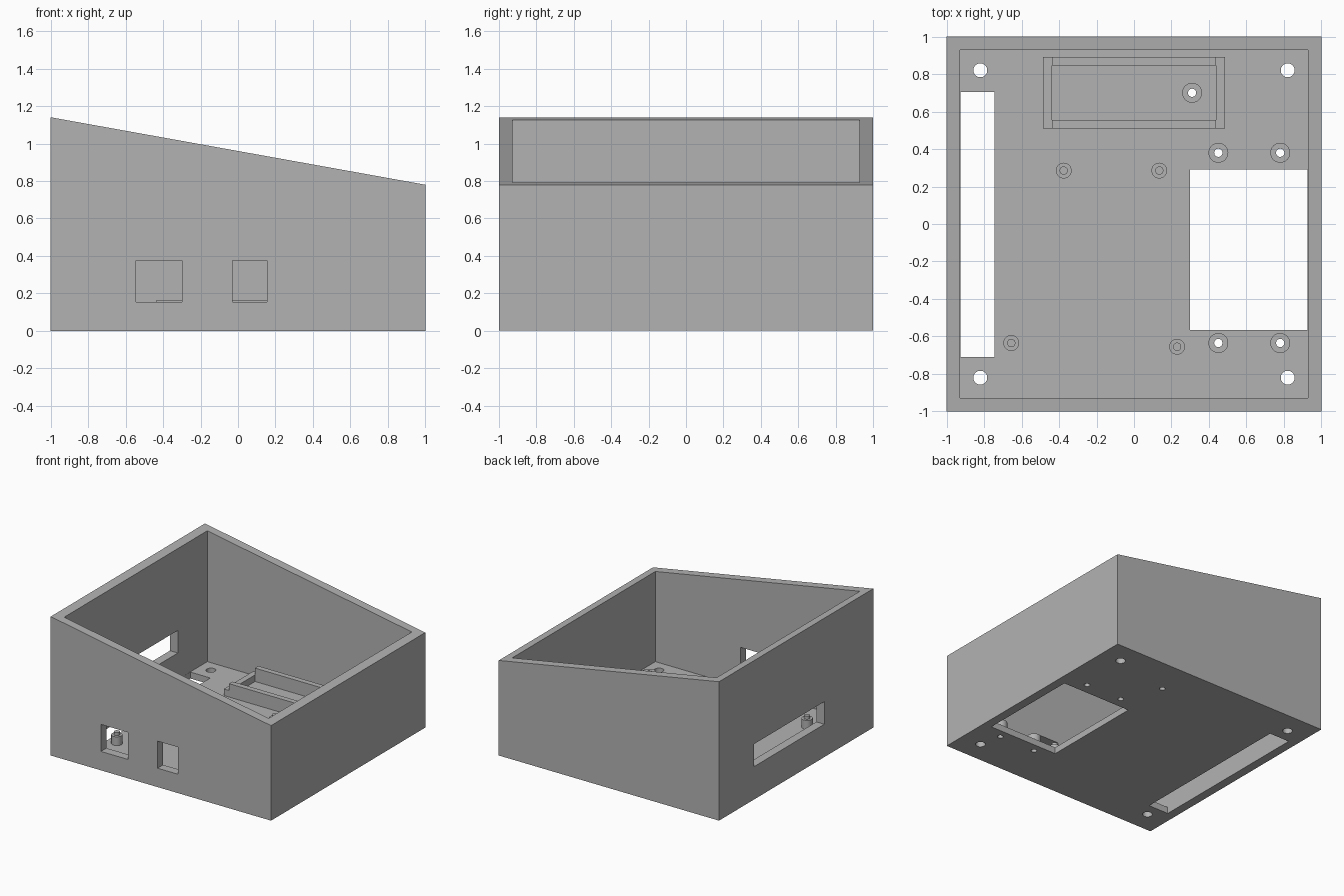
import bpy, bmesh, math
from mathutils import Matrix, Vector

if "Cube" in bpy.data.objects:
    bpy.data.objects.remove(bpy.data.objects["Cube"], do_unlink=True)

GREY = (0.45, 0.45, 0.45, 1)
grey = bpy.data.materials.new("plain_grey")
grey.use_nodes = True
grey.diffuse_color = GREY
grey.node_tree.nodes["Principled BSDF"].inputs["Base Color"].default_value = GREY

FLOOR = 0.053
INNER = 0.928
BORE = 0.022


def finish(name, bm):
    bmesh.ops.recalc_face_normals(bm, faces=bm.faces)
    mesh = bpy.data.meshes.new(name)
    bm.to_mesh(mesh)
    bm.free()
    mesh.materials.append(grey)
    obj = bpy.data.objects.new(name, mesh)
    bpy.context.collection.objects.link(obj)
    return obj


def box(name, x, y, z):
    bm = bmesh.new()
    bmesh.ops.create_cube(bm, size=1)
    for v in bm.verts:
        v.co = Vector([a + (b - a) * (c + 0.5) for (a, b), c in zip((x, y, z), v.co)])
    return finish(name, bm)


def cylinder(name, x, y, r, z0, z1):
    bm = bmesh.new()
    bmesh.ops.create_cone(bm, cap_ends=True, segments=32, radius1=r, radius2=r, depth=z1 - z0,
                          matrix=Matrix.Translation((x, y, (z0 + z1) / 2)))
    return finish(name, bm)


def lathe(name, x, y, profile):
    """Turn a radius/height profile about a vertical axis."""
    bm = bmesh.new()
    verts = [bm.verts.new((r, 0, z)) for r, z in profile]
    edges = [bm.edges.new(pair) for pair in zip(verts, verts[1:])]
    bmesh.ops.spin(bm, geom=verts + edges, cent=(0, 0, 0), axis=(0, 0, 1),
                   angle=math.tau, steps=32)
    bmesh.ops.remove_doubles(bm, verts=bm.verts, dist=0.0001)
    bmesh.ops.translate(bm, verts=bm.verts, vec=(x, y, 0))
    obj = finish(name, bm)
    smooth(obj)
    return obj


def smooth(obj):
    bpy.ops.object.select_all(action="DESELECT")
    obj.select_set(True)
    bpy.context.view_layer.objects.active = obj
    bpy.ops.object.shade_smooth_by_angle(angle=math.radians(30))


def cut(obj, cutter):
    mod = obj.modifiers.new("cut", "BOOLEAN")
    mod.operation = "DIFFERENCE"
    mod.solver = "EXACT"
    mod.object = cutter
    bpy.context.view_layer.objects.active = obj
    bpy.ops.object.modifier_apply(modifier=mod.name)
    bpy.data.objects.remove(cutter, do_unlink=True)


# Case with a sloping rim: a side profile extruded front to back
bm = bmesh.new()
outline = [bm.verts.new((x, -1, z)) for x, z in ((-1, 0), (1, 0), (1, 0.78), (-1, 1.14))]
face = bm.faces.new(outline)
side = bmesh.ops.extrude_face_region(bm, geom=[face])
bmesh.ops.translate(bm, verts=[v for v in side["geom"] if isinstance(v, bmesh.types.BMVert)],
                    vec=(0, 2, 0))
case = finish("case", bm)
cut(case, box("cavity", (-INNER, INNER), (-INNER, INNER), (FLOOR, 2)))

# Openings in the floor, the front wall and the tall side wall
edge = INNER - 0.001
openings = [
    ((-edge, -0.745), (-0.71, 0.705), (-0.1, 0.1)),
    ((0.3, edge), (-0.565, 0.29), (-0.1, 0.1)),
    ((-0.545, -0.3), (-1.1, -0.9), (0.155, 0.377)),
    ((-0.03, 0.155), (-1.1, -0.9), (0.155, 0.377)),
    ((-1.1, -0.9), (-0.365, 0.545), (0.27, 0.455)),
]
for bounds in openings:
    cut(case, box("opening", *bounds))

# Screw holes in the corners
for x in (-0.82, 0.82):
    for y in (-0.82, 0.82):
        cut(case, cylinder("corner_hole", x, y, 0.037, -0.1, 0.1))

# Hollow standoffs, bored through the floor
for x, y in ((0.45, 0.38), (0.78, 0.38), (0.45, -0.635), (0.78, -0.635), (0.31, 0.7)):
    cut(case, cylinder("bore", x, y, BORE, -0.1, 0.1))
    lathe("hollow_standoff", x, y,
          [(BORE, FLOOR), (0.053, FLOOR), (0.053, 0.12), (BORE, 0.12), (BORE, FLOOR)])
smooth(case)

# Board posts with locating pins
for x, y in ((-0.375, 0.285), (0.135, 0.285), (-0.655, -0.635), (0.23, -0.655)):
    lathe("board_post", x, y,
          [(0.042, FLOOR), (0.042, 0.125), (BORE, 0.125), (BORE, 0.15), (0, 0.15)])

# Tray at the back: two long rails and two lower end walls
for y in (0.51, 0.845):
    box("tray_rail", (-0.437, 0.437), (y, y + 0.045), (FLOOR, 0.163))
for x in (-0.485, 0.437):
    box("tray_end", (x, x + 0.048), (0.51, 0.89), (FLOOR, 0.107))
